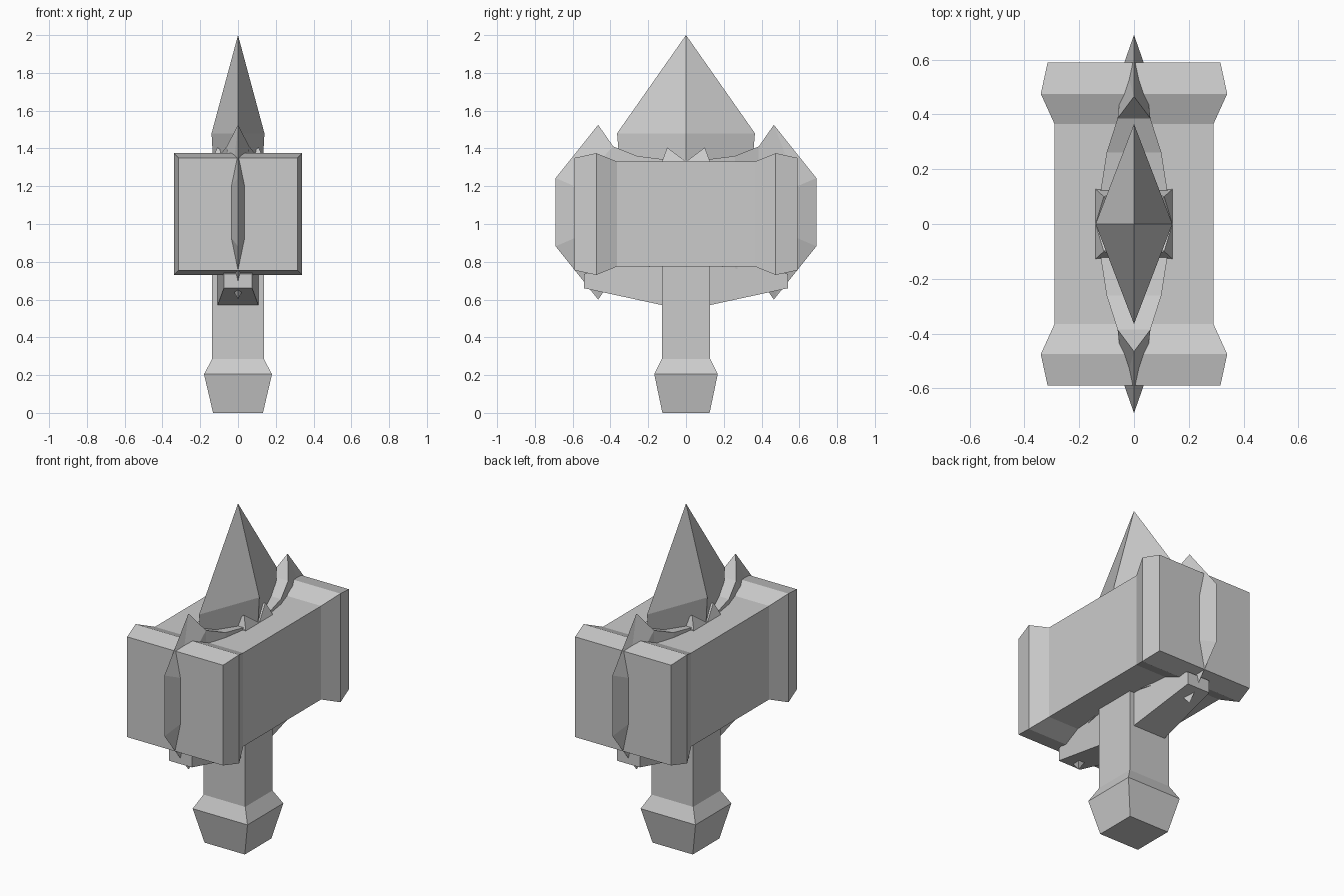
import bpy
import bmesh

cube = bpy.data.objects.get("Cube")
if cube:
    bpy.data.objects.remove(cube, do_unlink=True)

grey = bpy.data.materials.new("plain grey")
grey.use_nodes = True
grey.diffuse_color = (0.6, 0.6, 0.6, 1)
bsdf = next(n for n in grey.node_tree.nodes if n.type == 'BSDF_PRINCIPLED')
bsdf.inputs["Base Color"].default_value = grey.diffuse_color


def finish(name, bm, mirror=(False, False)):
    """Turn a bmesh into a flat-shaded object, mirrored across x and/or y."""
    bmesh.ops.remove_doubles(bm, verts=bm.verts, dist=1e-5)
    bmesh.ops.recalc_face_normals(bm, faces=bm.faces)
    mesh = bpy.data.meshes.new(name)
    bm.to_mesh(mesh)
    bm.free()
    mesh.materials.append(grey)
    obj = bpy.data.objects.new(name, mesh)
    bpy.context.collection.objects.link(obj)
    if any(mirror):
        mod = obj.modifiers.new("Mirror", 'MIRROR')
        mod.use_axis = (*mirror, False)
        mod.use_mirror_merge = False
    return obj


def loft(name, rings, mirror=(False, False)):
    """Skin a list of point rings and cap both ends."""
    bm = bmesh.new()
    loops = [[bm.verts.new(p) for p in ring] for ring in rings]
    for a, b in zip(loops, loops[1:]):
        for i in range(len(a)):
            j = (i + 1) % len(a)
            bm.faces.new((a[i], a[j], b[j], b[i]))
    bm.faces.new(loops[0])
    bm.faces.new(loops[-1])
    return finish(name, bm, mirror)


def flat_rect(x, y, z):
    return [(-x, -y, z), (x, -y, z), (x, y, z), (-x, y, z)]


def upright_rect(x, y, low, high):
    return [(-x, y, low), (x, y, low), (x, y, high), (-x, y, high)]


def pyramid(name, base, apex, mirror=(False, False)):
    bm = bmesh.new()
    ring = [bm.verts.new(p) for p in base]
    tip = bm.verts.new(apex)
    bm.faces.new(ring)
    for i in range(len(ring)):
        bm.faces.new((ring[i], ring[(i + 1) % len(ring)], tip))
    return finish(name, bm, mirror)


# Handle with flared pommel
loft("handle", [flat_rect(*r) for r in (
    (0.132, 0.125, 0), (0.18, 0.168, 0.205), (0.137, 0.128, 0.285), (0.137, 0.128, 1.335))])

# Hammer head with a flared collar at each end
half = [(0.315, 0.59, 0.755, 1.35), (0.34, 0.475, 0.73, 1.375), (0.29, 0.365, 0.775, 1.33)]
ends = [(x, -y, low, high) for x, y, low, high in half]
loft("hammer_head", [upright_rect(*r) for r in ends + half[::-1]])

# Large diamond-section top spike
def diamond(x, y, z):
    return [(x, 0, z), (0, y, z), (-x, 0, z), (0, -y, z)]


loft("spike_base", [diamond(0.13, 0.35, 1.3), diamond(0.14, 0.365, 1.48)])
pyramid("top_spike", diamond(0.14, 0.365, 1.48), (0, 0, 2))

# Four small corner points where the handle comes through the head
pyramid("corner_point", [(0, 0, 1.33), (0.14, 0, 1.33), (0.14, 0.127, 1.33), (0, 0.127, 1.33)],
        (0.11, 0.1, 1.405), (True, True))

# Braces beneath the head
loft("under_brace", [upright_rect(0.11, 0.1, 0.565, 0.85),
                     upright_rect(0.075, 0.54, 0.66, 0.735),
                     upright_rect(0.07, 0.5, 0.735, 0.85)][:2], (False, True))

# Crescent blades running through the head, thick inside and sharp outside
MID = 1.0625
inner = [(0.125, 0.1, 1.34), (0.1, 0.26, 1.36), (0.06, 0.385, 1.41), (0, 0.465, 1.525)]
bevel = (0.035, 0.59, 1.2)
edge = (0, 0.69, 1.243)


def flip(p):
    return (p[0], p[1], 2 * MID - p[2])


def other(p):
    return (-p[0], p[1], p[2])


bm = bmesh.new()


def face(*points):
    unique = list(dict.fromkeys(points))
    if len(unique) > 2:
        bm.faces.new([bm.verts.new(p) for p in unique])


shoulder, tip = inner[2], inner[3]
for side in (lambda p: p, other):
    for a, b in ((inner[0], inner[1]), (inner[1], shoulder), (shoulder, bevel), (bevel, edge)):
        face(*[side(p) for p in (a, b, flip(b), flip(a))])
    for turn in (lambda p: p, flip):
        face(*[side(turn(p)) for p in (shoulder, tip, bevel)])
        face(*[side(turn(p)) for p in (tip, edge, bevel)])
for turn in (lambda p: p, flip):
    for a, b in zip(inner, inner[1:]):
        face(*[turn(p) for p in (a, b, other(b) if b[0] else b, other(a))])
face(inner[0], flip(inner[0]), other(flip(inner[0])), other(inner[0]))
finish("crescent_blade", bm, (False, True))
